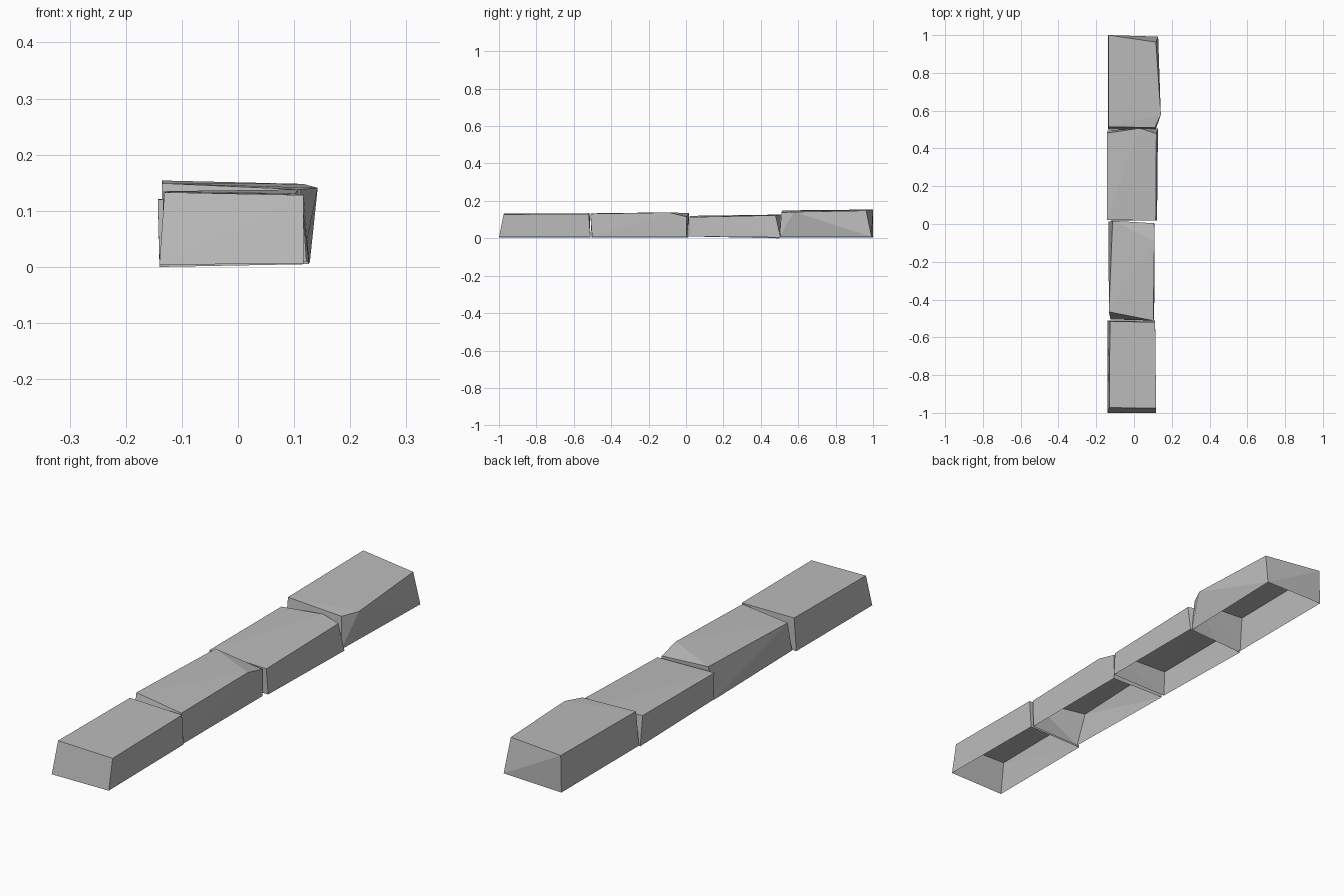
import bpy
import bmesh

cube = bpy.data.objects.get("Cube")
if cube:
    bpy.data.objects.remove(cube, do_unlink=True)

stone = bpy.data.materials.new("grey_stone")
stone.use_nodes = True
GREY = (0.5, 0.5, 0.5, 1)
stone.diffuse_color = GREY
stone.node_tree.nodes["Principled BSDF"].inputs["Base Color"].default_value = GREY


def brick(name, base, top, chips=()):
    """Chipped block: hull around its corners, open underneath."""
    bm = bmesh.new()
    for corner in (*base, *top, *chips):
        bm.verts.new(corner)
    bmesh.ops.convex_hull(bm, input=bm.verts[:])
    bm.normal_update()
    under = [f for f in bm.faces if f.normal.z < -0.7]
    bmesh.ops.delete(bm, geom=under, context='FACES')
    mesh = bpy.data.meshes.new(name)
    bm.to_mesh(mesh)
    bm.free()
    mesh.materials.append(stone)
    obj = bpy.data.objects.new(name, mesh)
    bpy.context.collection.objects.link(obj)
    return obj


# Corners run front -x, front +x, back +x, back -x
brick("front_brick",
      [(-.14, -1, .004), (.117, -1, .006), (.112, -.511, .006), (-.14, -.511, .004)],
      [(-.131, -.972, .133), (.117, -.975, .128), (.112, -.52, .13), (-.127, -.515, .134)])

# Second brick has its rear upper edge broken off on the +x side
brick("second_brick",
      [(-.125, -.505, .005), (.107, -.502, .006), (.108, .002, .006), (-.135, .012, .004)],
      [(-.133, -.465, .135), (.102, -.511, .131), (.107, .004, .115), (-.113, .017, .135)],
      [(.108, -.09, .138)])

# Third brick has a slightly pointed rear end
brick("third_brick",
      [(-.14, .02, .01), (.122, .02, .01), (.127, .505, .005), (-.14, .495, 0)],
      [(-.143, .022, .12), (.115, .018, .113), (.118, .478, .123), (-.142, .482, .121)],
      [(.03, .507, .127)])

# Back brick has a knocked-off front corner on the +x side
brick("back_brick",
      [(-.138, .5, .004), (.115, .5, .008), (.128, .992, .008), (-.138, 1, .004)],
      [(-.135, .515, .149), (.11, .51, .138), (.116, .963, .148), (-.135, 1, .154)],
      [(.142, .578, .141)])
